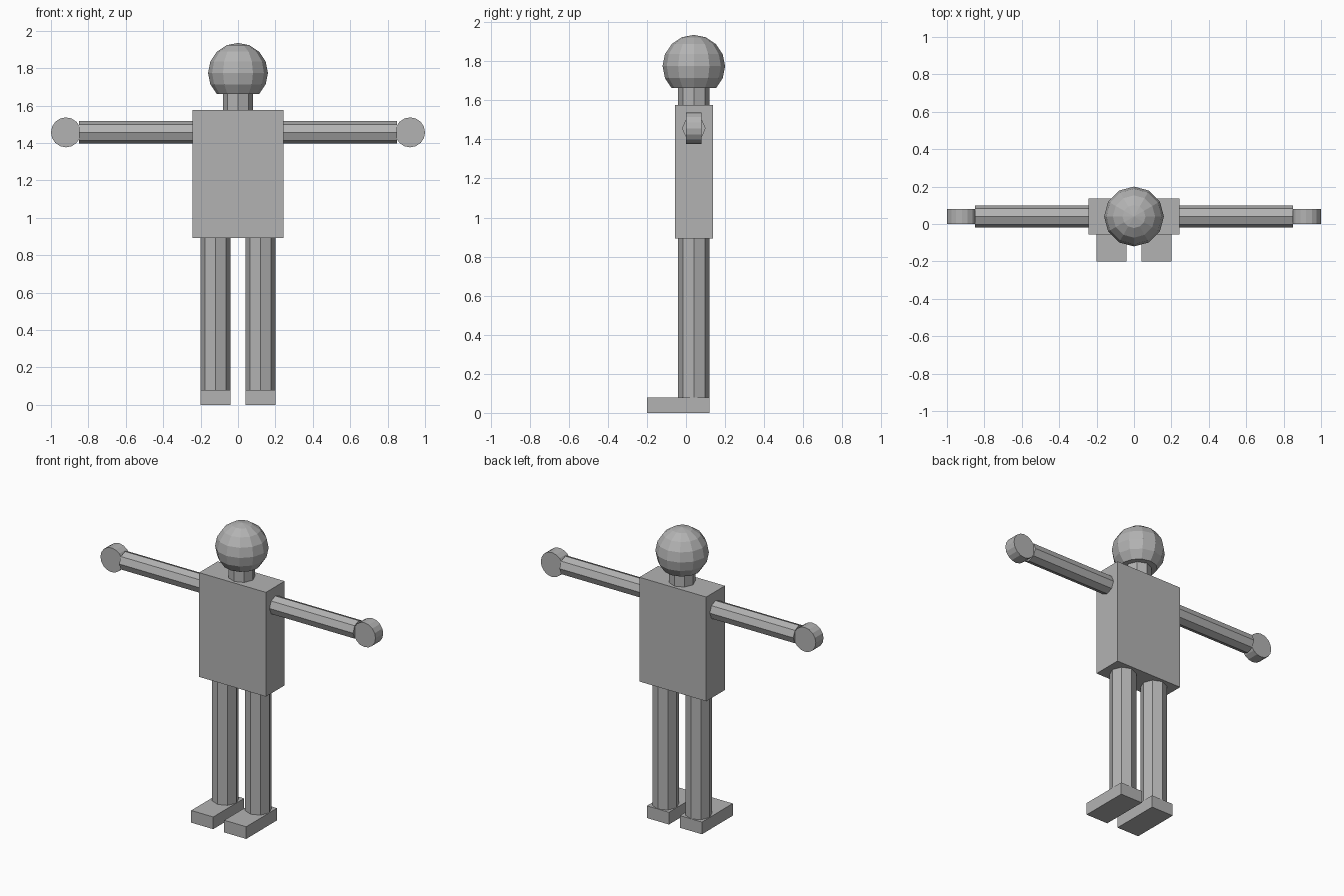
import bpy, bmesh, math
from mathutils import Matrix, Vector

if "Cube" in bpy.data.objects:
    bpy.data.objects.remove(bpy.data.objects["Cube"])

grey = bpy.data.materials.new("mid_grey")
grey.diffuse_color = (0.45, 0.45, 0.45, 1)
grey.use_nodes = True
grey.node_tree.nodes["Principled BSDF"].inputs["Base Color"].default_value = grey.diffuse_color
CY = 0.04  # depth of the body's centre line


def finish(name, bm):
    bmesh.ops.recalc_face_normals(bm, faces=bm.faces[:])
    mesh = bpy.data.meshes.new(name)
    bm.to_mesh(mesh)
    bm.free()
    mesh.materials.append(grey)
    obj = bpy.data.objects.new(name, mesh)
    bpy.context.collection.objects.link(obj)
    return obj


def box(name, lo, hi):
    lo, hi = Vector(lo), Vector(hi)
    bm = bmesh.new()
    bmesh.ops.create_cube(bm, size=1, matrix=Matrix.Translation((lo + hi) / 2)
                          @ Matrix.Diagonal((*(hi - lo), 1)))
    return finish(name, bm)


def rod(name, start, end, radius, sides):
    start, end = Vector(start), Vector(end)
    axis = end - start
    turn = Vector((0, 0, 1)).rotation_difference(axis).to_matrix().to_4x4()
    bm = bmesh.new()
    bmesh.ops.create_cone(bm, cap_ends=True, segments=sides, radius1=radius,
                          radius2=radius, depth=axis.length,
                          matrix=Matrix.Translation((start + end) / 2) @ turn)
    return finish(name, bm)


# Torso and neck
box("torso", (-0.243, CY - 0.097, 0.892), (0.243, CY + 0.097, 1.577))
rod("neck", (0, CY, 1.577), (0, CY, 1.665), 0.08, 8)

# Head: faceted ball cut flat below
bm = bmesh.new()
bmesh.ops.create_uvsphere(bm, u_segments=12, v_segments=8, radius=0.16,
                          matrix=Matrix.Translation((0, CY, 1.775)))
cut = bmesh.ops.bisect_plane(bm, geom=bm.verts[:] + bm.edges[:] + bm.faces[:],
                             plane_co=(0, 0, 1.6622), plane_no=(0, 0, -1),
                             clear_outer=True)
bmesh.ops.holes_fill(bm, edges=[e for e in bm.edges if e.is_boundary])
finish("head", bm)

# Limbs, mirrored left and right
for side, s in (("left", 1), ("right", -1)):
    rod(side + "_arm", (s * 0.243, CY, 1.457), (s * 0.85, CY, 1.457), 0.06, 8)
    rod(side + "_hand", (s * 0.92, 0, 1.457), (s * 0.92, 0.08, 1.457), 0.08, 16)
    rod(side + "_leg", (s * 0.12, CY, 0.08), (s * 0.12, CY, 0.892), 0.08, 8)
    xs = sorted((s * 0.04, s * 0.2))
    box(side + "_foot", (xs[0], -0.2, 0), (xs[1], 0.12, 0.08))
